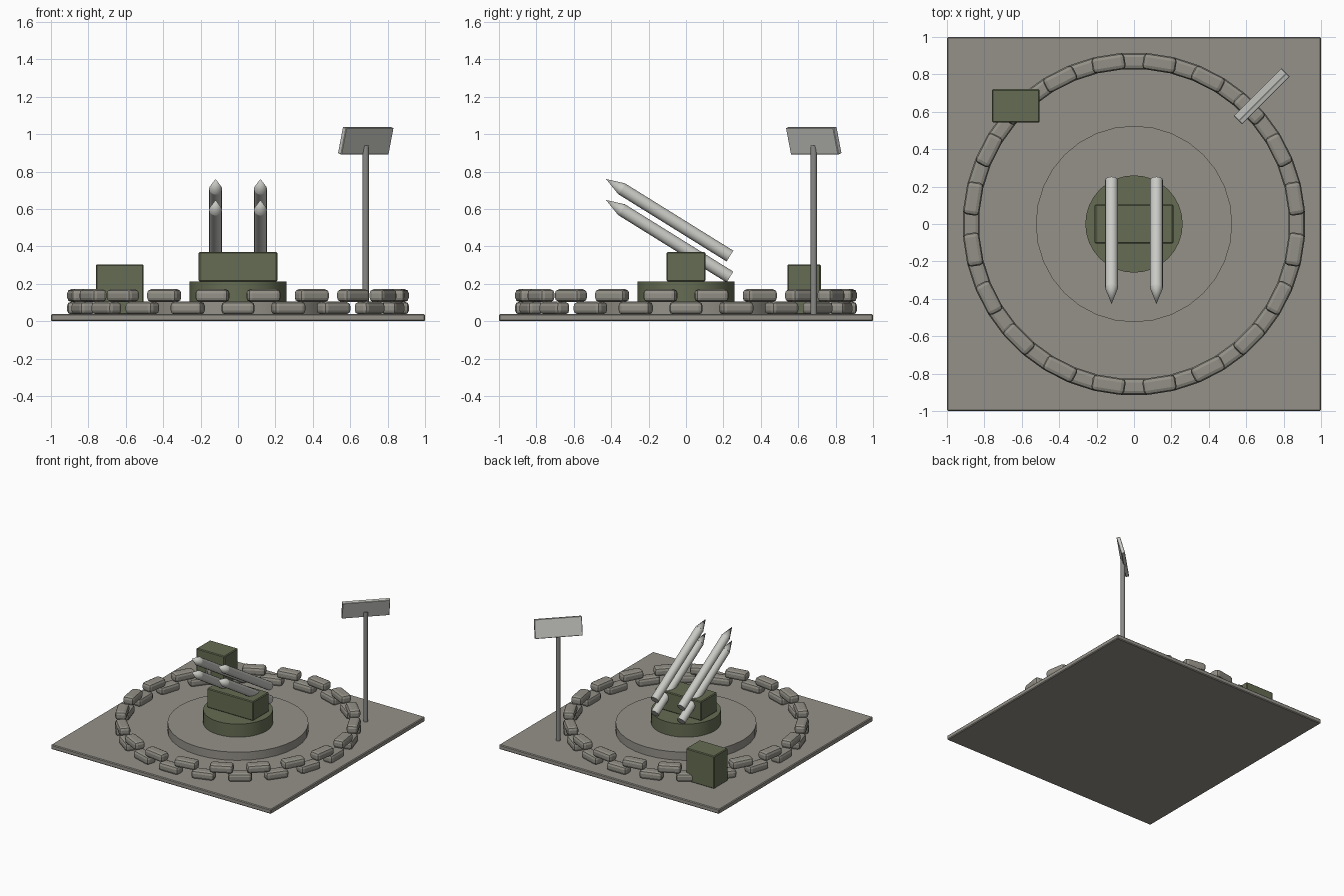
import bpy
from math import radians, sin, cos, pi
from mathutils import Vector

if "Cube" in bpy.data.objects:
    bpy.data.objects.remove(bpy.data.objects["Cube"])


def material(name, rgb):
    m = bpy.data.materials.new(name)
    m.use_nodes = True
    m.diffuse_color = (*rgb, 1)
    m.node_tree.nodes["Principled BSDF"].inputs["Base Color"].default_value = (*rgb, 1)
    return m


CONCRETE = material("concrete", (0.30, 0.285, 0.25))
SANDBAG = material("sandbag", (0.29, 0.28, 0.24))
GREEN = material("olive green", (0.13, 0.15, 0.085))
WHITE = material("pale grey", (0.58, 0.58, 0.55))
STEEL = material("steel", (0.25, 0.25, 0.24))


def finish(name, mat, bevel=0, segments=1):
    ob = bpy.context.object
    ob.name = name
    ob.data.materials.append(mat)
    if bevel:
        mod = ob.modifiers.new("bevel", "BEVEL")
        mod.width, mod.segments = bevel, segments
    return ob


def box(name, centre, size, mat, rot=(0, 0, 0), bevel=0.006, segments=1):
    bpy.ops.mesh.primitive_cube_add(size=1, location=centre, rotation=rot)
    bpy.context.object.scale = size
    bpy.ops.object.transform_apply(location=False, rotation=False, scale=True)
    return finish(name, mat, bevel, segments)


def rod(name, start, end, r1, r2, mat, sides=32):
    start, end = Vector(start), Vector(end)
    axis = end - start
    bpy.ops.mesh.primitive_cone_add(
        vertices=sides, radius1=r1, radius2=r2, depth=axis.length,
        location=(start + end) / 2, rotation=axis.to_track_quat("Z", "Y").to_euler())
    ob = finish(name, mat)
    bpy.ops.object.shade_smooth_by_angle(angle=radians(35))
    return ob


# Ground and round pad
box("ground_slab", (0, 0, 0.019), (2, 2, 0.038), CONCRETE)
rod("round_pad", (0, 0, 0.03), (0, 0, 0.105), 0.525, 0.525, CONCRETE)

# Two staggered rings of sandbags
BAGS, RING = 20, 0.87
for layer in range(2):
    for i in range(BAGS):
        a = 2 * pi * (i + layer / 2) / BAGS
        box(f"sandbag_{layer}_{i}", (RING * sin(a), -RING * cos(a), 0.07 + 0.067 * layer),
            (0.178, 0.088, 0.068), SANDBAG, (0, 0, a), 0.022, 2)

# Turret
rod("turret_base", (0, 0, 0.1), (0, 0, 0.212), 0.26, 0.26, GREEN)
box("turret_body", (0, 0, 0.291), (0.42, 0.208, 0.158), GREEN)

# Four missiles, two on each side
for side, x in (("right", -0.12), ("left", 0.12)):
    for level, drop in (("upper", 0), ("lower", 0.112)):
        tail = Vector((x, 0.235, 0.348 - drop))
        tip = Vector((x, -0.428, 0.76 - drop))
        neck = tip.lerp(tail, 0.13)
        rod(f"missile_body_{side}_{level}", tail, neck, 0.034, 0.034, WHITE, 16)
        rod(f"missile_nose_{side}_{level}", neck, tip, 0.035, 0, WHITE, 16)

# Equipment cabinet
box("equipment_cabinet", (-0.632, 0.632, 0.17), (0.256, 0.178, 0.268), GREEN)

# Radar mast with tilted panel
rod("radar_mast", (0.683, 0.683, 0.03), (0.683, 0.683, 0.938), 0.018, 0.018, STEEL, 12)
box("radar_panel", (0.683, 0.683, 0.965), (0.36, 0.028, 0.147), WHITE,
    (radians(15), 0, radians(45)), 0.003)
